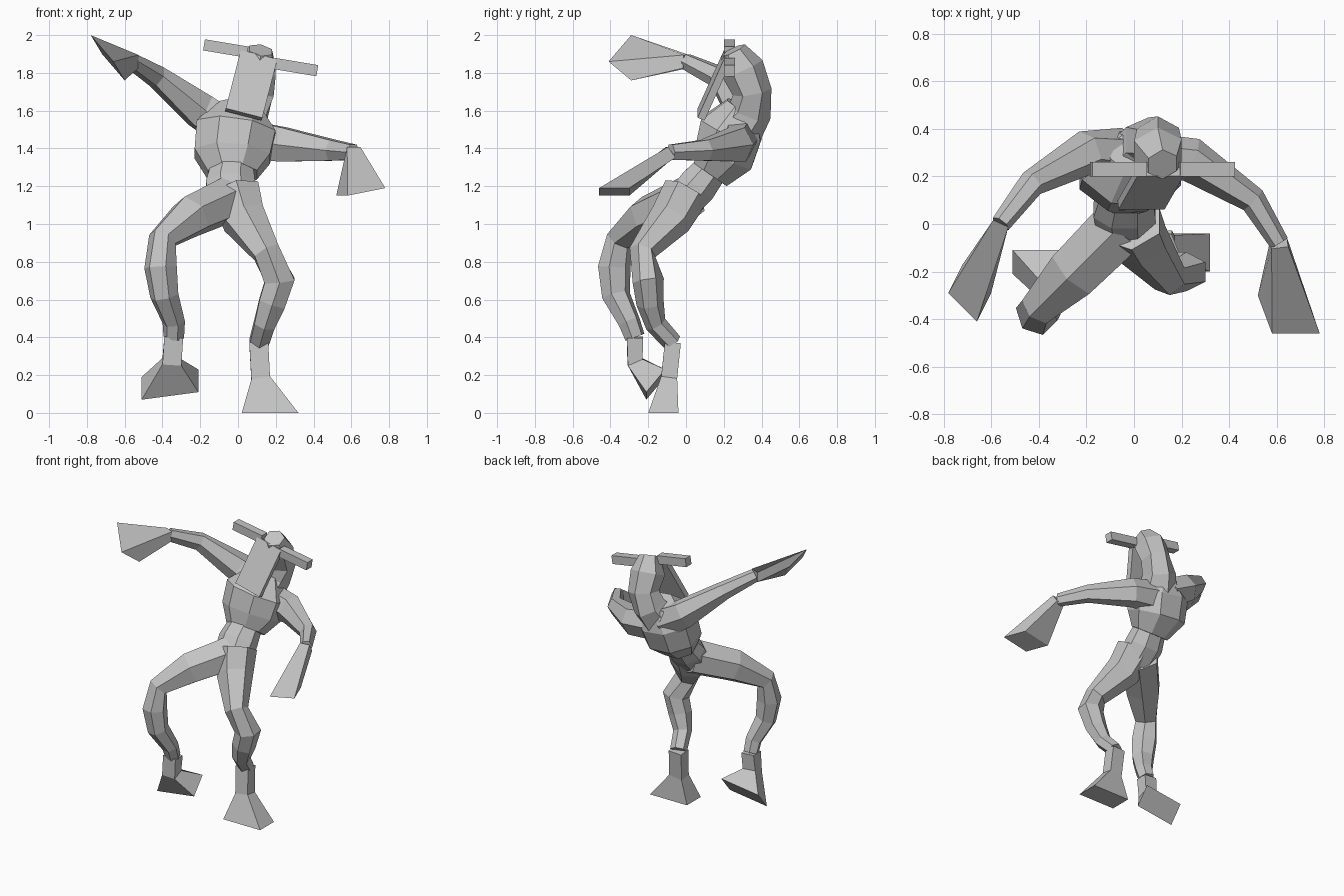
import bpy, bmesh, math
from mathutils import Vector

cube = bpy.data.objects.get("Cube")
if cube:
    bpy.data.objects.remove(cube, do_unlink=True)

X, Y, Z = Vector((1, 0, 0)), Vector((0, 1, 0)), Vector((0, 0, 1))
GREY = (.55, .55, .55, 1)

skin = bpy.data.materials.new("grey skin")
skin.use_nodes = True
skin.diffuse_color = GREY
skin.node_tree.nodes["Principled BSDF"].inputs["Base Color"].default_value = GREY


def make_ring(bm, centre, wide, deep, sides):
    """Regular ring of vertices spanned by two half-axes."""
    grow = 1 / math.cos(math.pi / sides)
    ring = []
    for k in range(sides):
        angle = (k + .5) * math.tau / sides
        offset = wide * math.cos(angle) + deep * math.sin(angle)
        ring.append(bm.verts.new(centre + offset * grow))
    return ring


def loft(name, path, radii, ref=X, sides=6, aspect=1, tip=None):
    """Tube along a path with one radius per point; tip gives the two
    half-axes of a flared last ring."""
    bm = bmesh.new()
    points = [Vector(p) for p in path]
    last = len(points) - 1
    rings = []
    for i, (point, radius) in enumerate(zip(points, radii)):
        along = (points[min(i + 1, last)] - points[max(i - 1, 0)]).normalized()
        wide = (ref - along * ref.dot(along)).normalized() * radius
        deep = along.cross(wide) * aspect
        if tip and i == last:
            wide, deep = tip
        rings.append(make_ring(bm, point, wide, deep, sides))
    for lower, upper in zip(rings, rings[1:]):
        for k in range(sides):
            j = (k + 1) % sides
            bm.faces.new((lower[k], lower[j], upper[j], upper[k]))
    bm.faces.new(rings[0])
    bm.faces.new(rings[-1])
    bmesh.ops.recalc_face_normals(bm, faces=bm.faces)
    mesh = bpy.data.meshes.new(name)
    bm.to_mesh(mesh)
    bm.free()
    mesh.materials.append(skin)
    bpy.context.collection.objects.link(bpy.data.objects.new(name, mesh))


def arm(side, path, hand_end, tip):
    """Tapered arm that ends in a flared, four-sided hand."""
    loft(side + "_arm", path, (.1, .09, .055, .04), ref=Z, aspect=.9)
    loft(side + "_hand", [path[-1], hand_end], [.035] * 2, ref=Z, sides=4, tip=tip)


def leg(side, path, foot_path, ref, tip):
    """Heavy thigh, knotted shin and a flared, four-sided foot."""
    loft(side + "_leg", path, (.12, .11, .07, .08, .07, .055, .05), ref=ref, aspect=.9)
    loft(side + "_foot", [path[-1], *foot_path], [.05] * 3, sides=4, aspect=.85, tip=tip)


# Trunk
loft("pelvis", [(-.03, -.03, 1.1), (-.04, .06, 1.2), (-.03, .14, 1.3)],
     (.12, .13, .11), sides=8, aspect=.8)
loft("chest", [(-.03, .13, 1.26), (-.03, .2, 1.36), (-.01, .24, 1.5), (.01, .3, 1.62)],
     (.13, .2, .21, .11), sides=8, aspect=.8)

# Hunched neck running into the back of the head
loft("neck_and_head", [(.02, .27, 1.5), (.06, .34, 1.6), (.1, .35, 1.7),
                       (.1, .3, 1.82), (.12, .25, 1.92)], (.12, .1, .09, .1, .06))

# Flat slab of a muzzle, leaning down and to one side
loft("muzzle", [(.11, .22, 1.89), (.03, .08, 1.58)], (.1, .1),
     ref=X - Z / 4, sides=4, aspect=.2)

# Horns sprout from either side of the tilted crown
crown = Vector((.12, .23, 1.88))
for side, sign in (("left", 1), ("right", -1)):
    root = crown + (X * .07 - Z * .03) * sign
    reach = (X - Z / 6) * sign * .23
    loft(side + "_horn", [root, root + reach], (.03, .03), ref=Z, sides=4)

# Arms: the right raised, the left lowered
arm("right", [(-.05, .3, 1.5), (-.2, .3, 1.6), (-.43, .17, 1.78), (-.56, 0, 1.86)],
    (-.69, -.29, 1.88),
    (Vector((-.03, -.06, .05)), Vector((-.06, .06, .07))))
arm("left", [(.05, .28, 1.45), (.24, .27, 1.42), (.5, .1, 1.39), (.61, -.08, 1.38)],
    (.65, -.38, 1.17),
    (X * .03 - Y * .08, X * -.1 - Z * .02))

# Legs: the right lifted and bent, the left standing
leg("right", [(-.05, 0, 1.13), (-.25, -.2, 1.04), (-.4, -.35, .92), (-.41, -.38, .77),
              (-.39, -.37, .62), (-.34, -.3, .48), (-.34, -.27, .4)],
    [(-.35, -.27, .27), (-.36, -.16, .15)], X - Y,
    (X * .15 + Z * .02, Y * -.05 - Z * .06))
leg("left", [(-.01, 0, 1.17), (.03, -.08, 1.03), (.15, -.23, .85), (.22, -.2, .7),
             (.18, -.19, .58), (.14, -.16, .47), (.11, -.07, .37)],
    [(.12, -.09, .18), (.17, -.12, 0)], X,
    (X * .15, Y * -.08))
